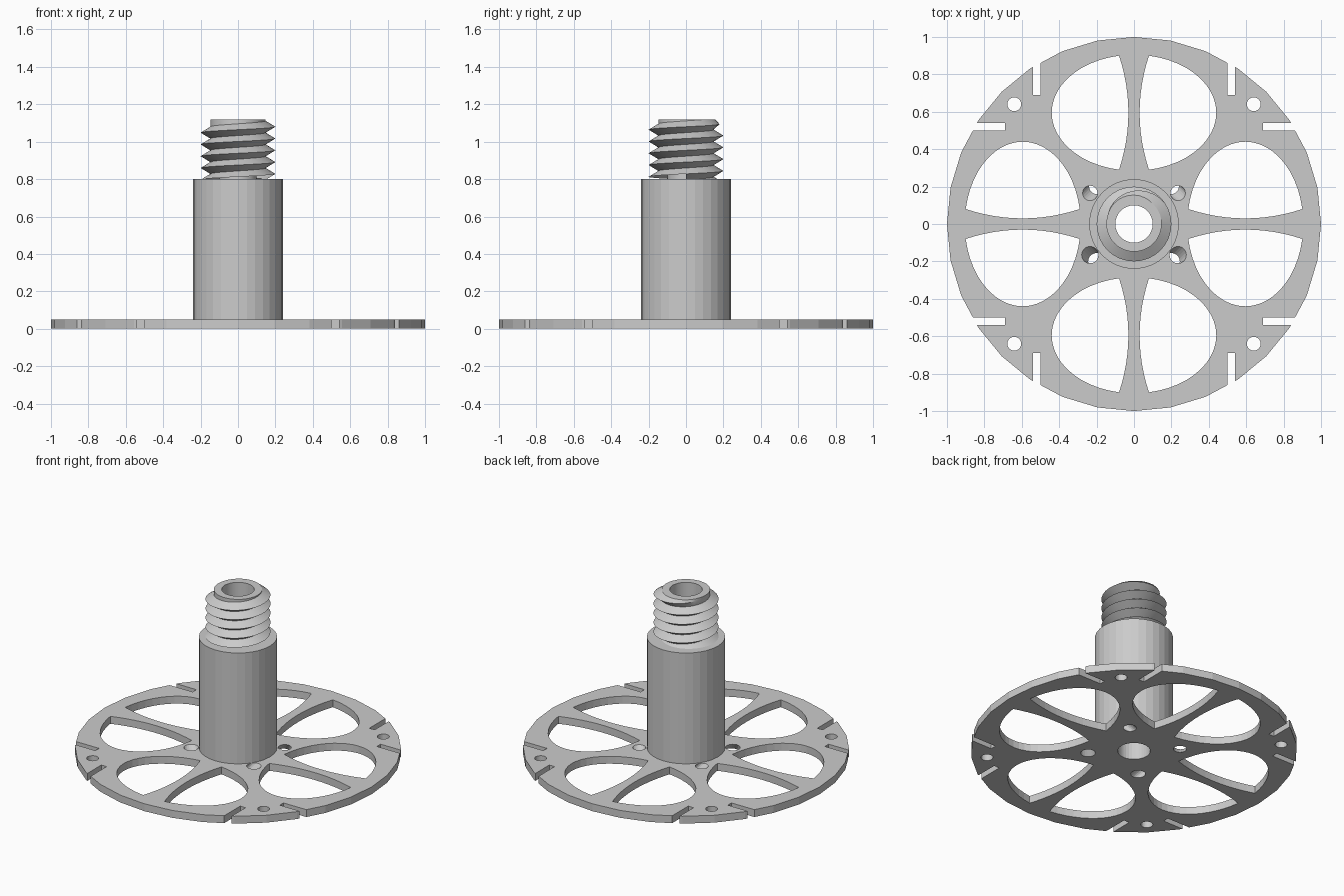
import bpy, bmesh
from math import cos, sin, pi, acos, radians
from mathutils import Matrix, Vector

cube = bpy.data.objects.get("Cube")
if cube:
    bpy.data.objects.remove(cube, do_unlink=True)

grey = bpy.data.materials.new("plain_grey")
grey.use_nodes = True
colour = (0.6, 0.6, 0.6, 1)
grey.diffuse_color = colour
grey.node_tree.nodes["Principled BSDF"].inputs["Base Color"].default_value = colour

THICK, BORE, SIDES = 0.05, 0.1, 32
SHAFT_R, SHAFT_TOP, TOP = 0.24, 0.8, 1.12


def finish(bm, name):
    bmesh.ops.recalc_face_normals(bm, faces=bm.faces[:])
    mesh = bpy.data.meshes.new(name)
    bm.to_mesh(mesh)
    bm.free()
    mesh.materials.append(grey)
    obj = bpy.data.objects.new(name, mesh)
    bpy.context.collection.objects.link(obj)
    return obj


def circle(r, n, cx=0, cy=0):
    return [(cx + r * cos(2 * pi * i / n), cy + r * sin(2 * pi * i / n)) for i in range(n)]


def prism(bm, low, z0, z1, high=None):
    """Closed prism between two outlines with equal point counts."""
    a = [bm.verts.new((x, y, z0)) for x, y in low]
    b = [bm.verts.new((x, y, z1)) for x, y in (high or low)]
    bm.faces.new(a)
    bm.faces.new(b)
    for i in range(len(a)):
        j = (i + 1) % len(a)
        bm.faces.new((a[i], a[j], b[j], b[i]))


def window(side):
    """Half ellipse bounded by a flared spoke."""
    rx, ry, mid = 0.44, 0.31, 0.595
    a0 = acos(0.08 / rx)
    arc = [(rx * cos(a), mid + ry * sin(a))
           for a in (-a0 + 2 * a0 * i / 22 for i in range(23))]
    spoke = []
    for i in range(1, 12):
        t = 1 - i / 6
        spoke.append((0.03 + 0.05 * t * t, mid + t * ry * sin(a0)))
    return [(side * x, y) for x, y in arc + spoke]


# Wheel plate
bm = bmesh.new()
prism(bm, circle(1, SIDES), 0, THICK)
plate = finish(bm, "wheel_plate")

# Cutters for windows, rim slots and holes
bm = bmesh.new()
lo, hi = -0.05, THICK + 0.05
prism(bm, circle(BORE, SIDES), lo, hi)
for k in range(4):
    turn = Matrix.Rotation(k * pi / 2, 2)
    for side in (1, -1):
        slot = [(side * x, y) for x, y in ((0.5, 0.69), (0.54, 0.69), (0.54, 1.1), (0.5, 1.1))]
        for shape in (window(side), slot):
            prism(bm, [tuple(turn @ Vector(p)) for p in shape], lo, hi)
for sx in (1, -1):
    for sy in (1, -1):
        prism(bm, circle(0.037, 20, sx * 0.64, sy * 0.64), lo, hi)
        # Slanted holes beside the shaft
        r = 0.04 if sy > 0 else 0.045
        slant = 0.035
        prism(bm, circle(r, 20, sx * (0.2 - slant), sy * (0.2 + slant)), -THICK, 2 * THICK,
              circle(r, 20, sx * (0.2 + 2 * slant), sy * (0.2 - 2 * slant)))
cutter = finish(bm, "plate_cutter")
cutter.hide_render = True

mod = plate.modifiers.new("cut", "BOOLEAN")
mod.operation = "DIFFERENCE"
mod.solver = "EXACT"
mod.object = cutter
bpy.context.view_layer.objects.active = plate
bpy.ops.object.modifier_apply(modifier=mod.name)
bpy.data.objects.remove(cutter, do_unlink=True)

# Hollow shaft
bm = bmesh.new()
profile = [(BORE, THICK), (SHAFT_R, THICK), (SHAFT_R, SHAFT_TOP), (BORE, SHAFT_TOP)]
rings = [[bm.verts.new((x, y, z)) for x, y in circle(r, SIDES)] for r, z in profile]
for k in range(4):
    a, b = rings[k], rings[(k + 1) % 4]
    for i in range(SIDES):
        j = (i + 1) % SIDES
        bm.faces.new((a[i], a[j], b[j], b[i]))
finish(bm, "shaft")

# Threaded end: helical crest and root lines, crest fading out at the top
pitch, root_r, crest_r = 0.063, 0.148, 0.2
turns, full_turns = 7, 5
start = 1.08 - full_turns * pitch
bm = bmesh.new()
crest, root = [], []
for i in range(turns * SIDES + 1):
    a = 2 * pi * i / SIDES
    z = start + pitch * i / SIDES
    fade = min(1, max(0, 1 - (i / SIDES - full_turns - 0.1) / 0.35))
    r = root_r + (crest_r - root_r) * fade
    crest.append(bm.verts.new((r * cos(a), r * sin(a), z)))
    root.append(bm.verts.new((root_r * cos(a), root_r * sin(a), z + pitch / 2)))
for i in range(turns * SIDES):
    bm.faces.new((crest[i], crest[i + 1], root[i + 1], root[i]))
    k = i + SIDES
    if k < turns * SIDES:
        bm.faces.new((root[i], root[i + 1], crest[k + 1], crest[k]))
cut = bmesh.ops.bisect_plane(bm, geom=bm.verts[:] + bm.edges[:] + bm.faces[:],
                             plane_co=(0, 0, TOP), plane_no=(0, 0, 1), clear_outer=True)

# End face, then bore wall
edges = [e for e in cut["geom_cut"] if isinstance(e, bmesh.types.BMEdge)]
for drop in (0, TOP - SHAFT_TOP):
    new = bmesh.ops.extrude_edge_only(bm, edges=edges)["geom"]
    edges = [e for e in new if isinstance(e, bmesh.types.BMEdge)]
    for v in (v for v in new if isinstance(v, bmesh.types.BMVert)):
        flat = v.co.xy.normalized() * BORE
        v.co = (flat.x, flat.y, TOP - drop)
thread = finish(bm, "threaded_end")

# Smooth only the gentle curve of the thread
for obj in bpy.context.selected_objects:
    obj.select_set(False)
thread.select_set(True)
bpy.context.view_layer.objects.active = thread
bpy.ops.object.shade_smooth_by_angle(angle=radians(25))
